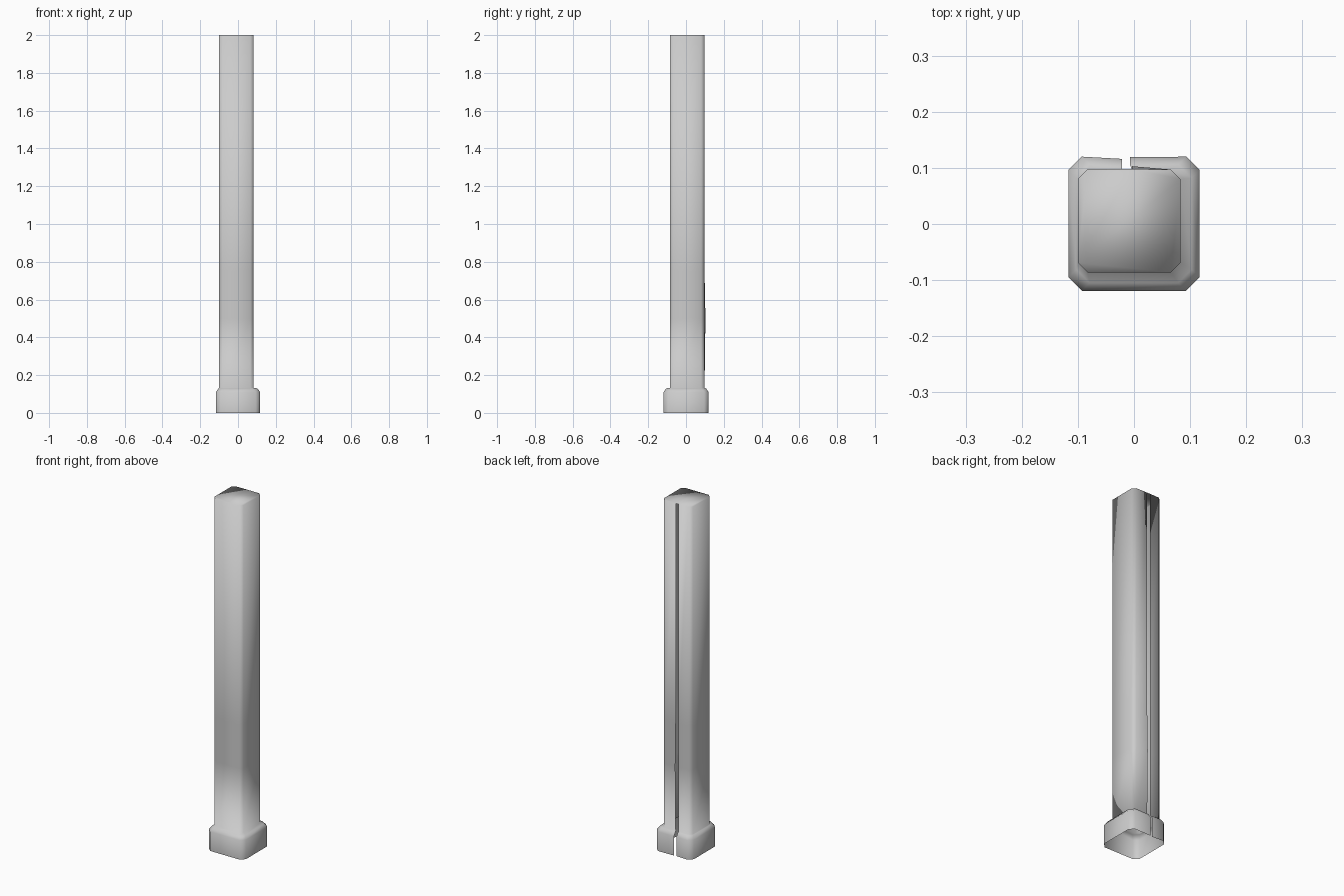
import bpy, bmesh

default = bpy.data.objects.get("Cube")
if default:
    bpy.data.objects.remove(default)

grey = bpy.data.materials.new("plain_grey")
grey.use_nodes = True
colour = (0.6, 0.6, 0.6, 1)
grey.diffuse_color = colour
grey.node_tree.nodes["Principled BSDF"].inputs["Base Color"].default_value = colour


def split_outline(x0, x1, y0, y1, chamfer, slot):
    """Chamfered square, open at the back between the two slot edges."""
    c = chamfer
    (left, left_y), (right, right_y) = slot
    return [(left, left_y), (x0 + c, y1), (x0, y1 - c), (x0, y0 + c), (x0 + c, y0),
            (x1 - c, y0), (x1, y0 + c), (x1, y1 - c), (x1 - c, y1), (right, right_y)]


def collar_ring(inset):
    r = 0.117 - inset
    back = 0.118 - inset
    return split_outline(-r, r, -0.119 + inset, 0.12 - inset, 0.024,
                         ((-0.021, back - 0.002), (-0.007, back + 0.001)))


def tube_ring(bulge):
    return split_outline(-0.1, 0.083, -0.086, 0.097, 0.017,
                         ((-0.022, 0.098), (-0.004, 0.098 + bulge)))


# Thin shell: flared collar, ledge, then the long split tube
levels = [
    (0.0, collar_ring(0)),
    (0.11, collar_ring(0)),
    (0.13, collar_ring(0.014)),
    (0.132, tube_ring(0)),
    (0.5, tube_ring(0.005)),
    (0.75, tube_ring(0)),
    (2.0, tube_ring(0)),
]

bm = bmesh.new()
rings = [[bm.verts.new((x, y, z)) for x, y in outline] for z, outline in levels]
for low, high in zip(rings, rings[1:]):
    for i in range(len(low) - 1):
        bm.faces.new((low[i], low[i + 1], high[i + 1], high[i]))

# Closed top, sharing its rim with the walls so that it shades softly
bm.faces.new(rings[-1])
bmesh.ops.recalc_face_normals(bm, faces=bm.faces)
top = max(bm.faces, key=lambda f: f.calc_center_median().z)
if top.normal.z < 0:
    bmesh.ops.reverse_faces(bm, faces=bm.faces)
for face in bm.faces:
    face.smooth = True

mesh = bpy.data.meshes.new("split_post")
bm.to_mesh(mesh)
bm.free()
mesh.materials.append(grey)
post = bpy.data.objects.new("split_post", mesh)
bpy.context.collection.objects.link(post)
